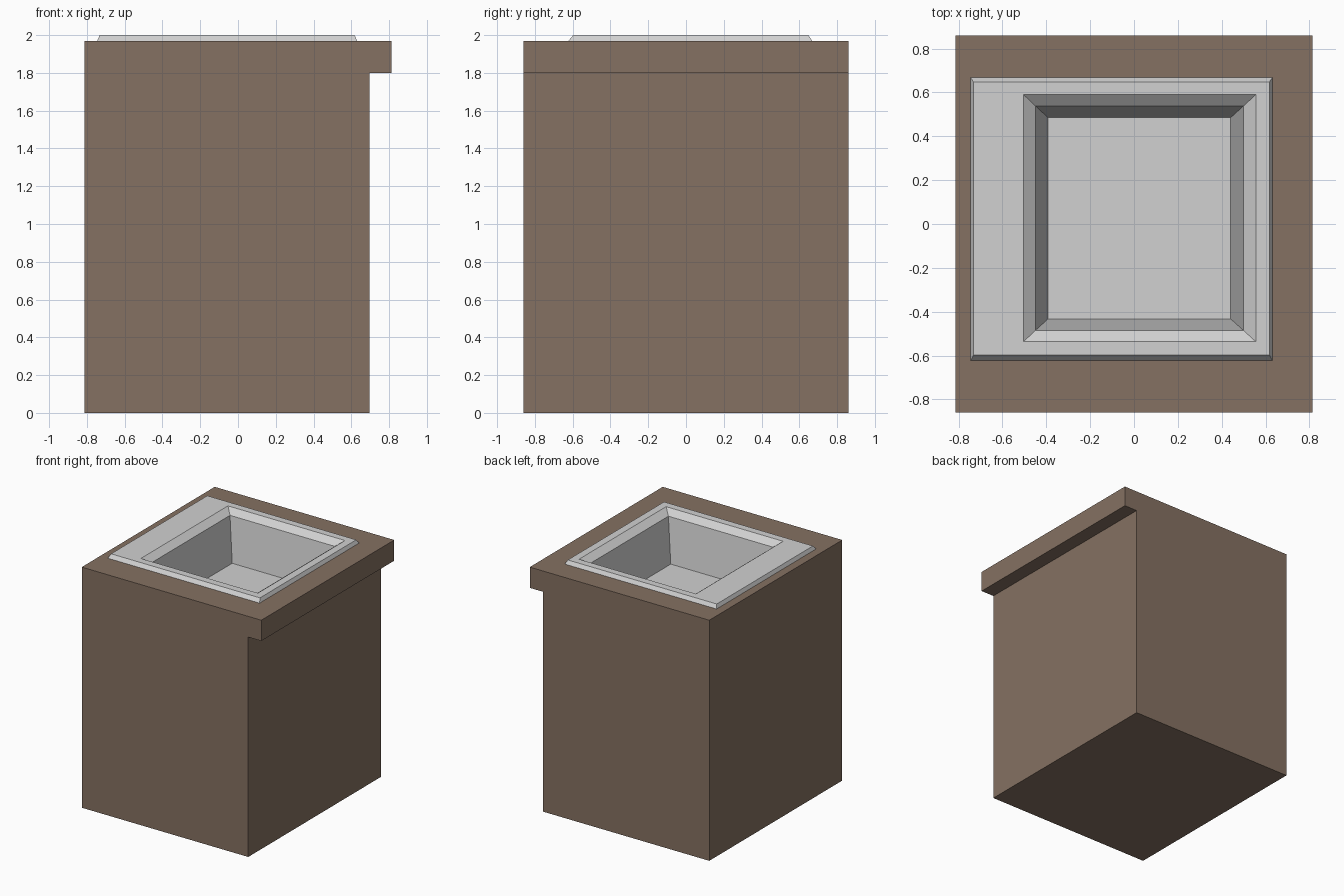
import bpy
import bmesh

if "Cube" in bpy.data.objects:
    bpy.data.objects.remove(bpy.data.objects["Cube"])


def material(name, rgb):
    m = bpy.data.materials.new(name)
    m.diffuse_color = (*rgb, 1)
    m.use_nodes = True
    m.node_tree.nodes["Principled BSDF"].inputs["Base Color"].default_value = m.diffuse_color
    return m


def finish(name, bm, mat):
    bmesh.ops.recalc_face_normals(bm, faces=bm.faces)
    me = bpy.data.meshes.new(name)
    bm.to_mesh(me)
    bm.free()
    me.materials.append(mat)
    ob = bpy.data.objects.new(name, me)
    bpy.context.collection.objects.link(ob)
    return ob


def rect(bm, x0, x1, y0, y1, z):
    return [bm.verts.new(p) for p in
            ((x0, y0, z), (x1, y0, z), (x1, y1, z), (x0, y1, z))]


def bridge(bm, a, b):
    n = len(a)
    for i in range(n):
        j = (i + 1) % n
        bm.faces.new((a[i], a[j], b[j], b[i]))


brown = material("brown wood", (0.235, 0.165, 0.122))
steel = material("light steel", (0.64, 0.64, 0.64))

RIM = (-0.745, 0.631, -0.622, 0.668, 1.97)

# Cabinet: L-shaped profile with counter overhang, open where the basin drops in
bm = bmesh.new()
profile = [(-0.813, 1.97), (-0.813, 0), (0.695, 0), (0.695, 1.80),
           (0.813, 1.80), (0.813, 1.97)]
front = [bm.verts.new((x, -0.86, z)) for x, z in profile]
back = [bm.verts.new((x, 0.86, z)) for x, z in profile]
bm.faces.new(front)
bm.faces.new(back)
for i in range(5):
    bm.faces.new((front[i], front[i + 1], back[i + 1], back[i]))
bridge(bm, [front[0], front[5], back[5], back[0]], rect(bm, *RIM))
finish("cabinet", bm, brown)

# Basin: nested rectangles from the outer rim down to the floor
bm = bmesh.new()
rings = [RIM,
         (-0.732, 0.617, -0.597, 0.648, 2.0),
         (-0.504, 0.556, -0.537, 0.590, 2.0),
         (-0.449, 0.499, -0.485, 0.538, 1.957),
         (-0.392, 0.441, -0.433, 0.485, 1.60)]
loops = [rect(bm, *r) for r in rings]
for a, b in zip(loops, loops[1:]):
    bridge(bm, a, b)
bm.faces.new(loops[-1])
basin = finish("sink_basin", bm, steel)
# Open shell: make the floor face up
if basin.data.polygons[-1].normal.z < 0:
    basin.data.flip_normals()
